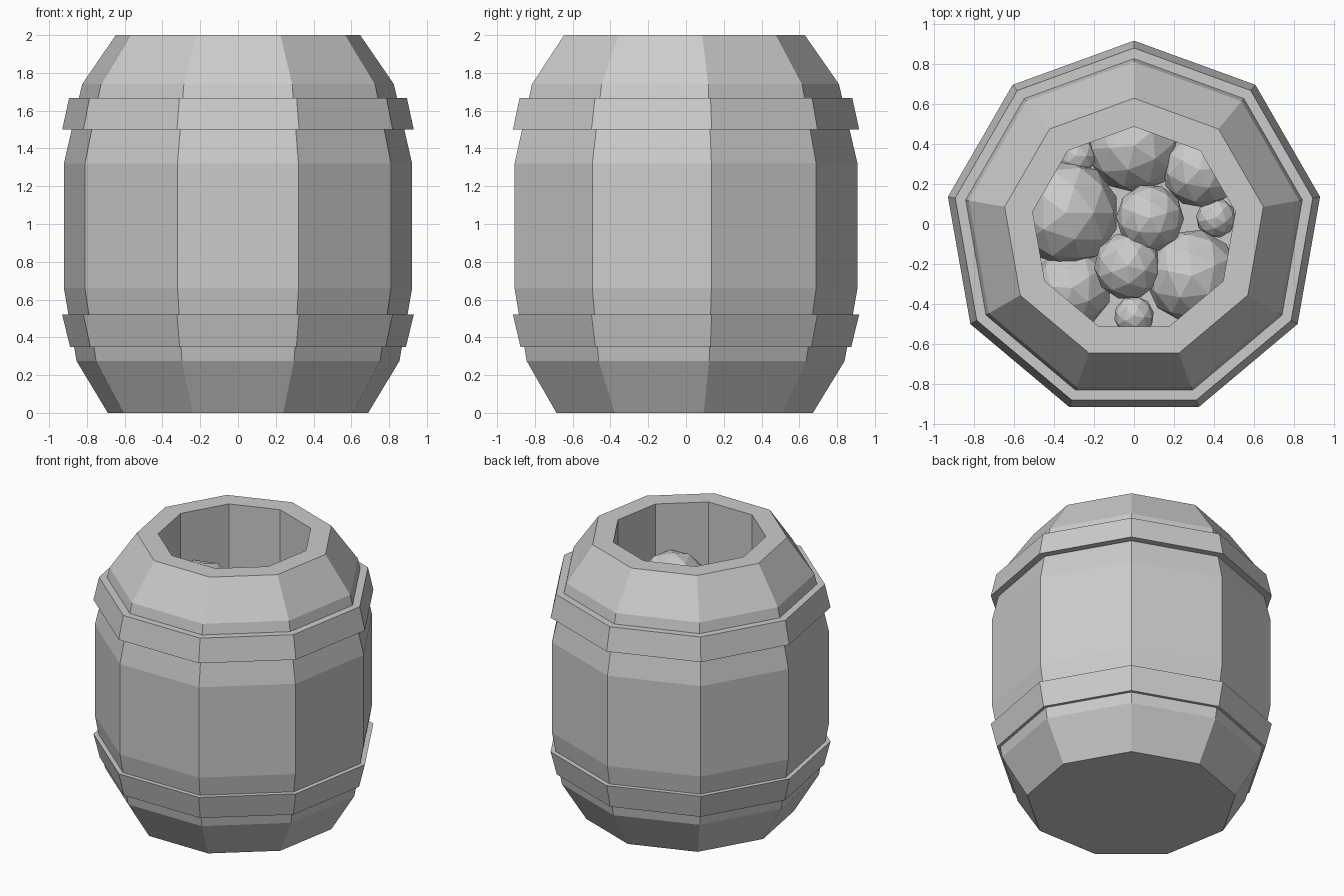
import bpy, bmesh, math
from mathutils import Matrix

if "Cube" in bpy.data.objects:
    bpy.data.objects.remove(bpy.data.objects["Cube"])

SIDES = 9
CY = -0.028  # the odd-sided ring is centred by its bounds

grey = bpy.data.materials.new("plain_grey")
grey.diffuse_color = (0.6, 0.6, 0.6, 1)
grey.use_nodes = True
grey.node_tree.nodes["Principled BSDF"].inputs["Base Color"].default_value = grey.diffuse_color


def finish(name, bm):
    bmesh.ops.recalc_face_normals(bm, faces=bm.faces[:])
    me = bpy.data.meshes.new(name)
    bm.to_mesh(me)
    bm.free()
    me.materials.append(grey)
    ob = bpy.data.objects.new(name, me)
    bpy.context.collection.objects.link(ob)
    return ob


def lathe(name, profile, closed):
    """Turn (radius, z) points around z; closed joins last to first, else caps the ends."""
    bm = bmesh.new()
    rings = []
    for r, z in profile:
        ring = []
        for k in range(SIDES):
            a = math.radians(90) + 2 * math.pi * k / SIDES
            ring.append(bm.verts.new((r * math.cos(a), CY + r * math.sin(a), z)))
        rings.append(ring)
    pairs = list(zip(rings, rings[1:]))
    if closed:
        pairs.append((rings[-1], rings[0]))
    else:
        bm.faces.new(rings[0])
        bm.faces.new(rings[-1])
    for lo, hi in pairs:
        for k in range(SIDES):
            j = (k + 1) % SIDES
            bm.faces.new((lo[k], lo[j], hi[j], hi[k]))
    return finish(name, bm)


# Barrel with thick rim and inner well
lathe("barrel_body", [(0.70, 0), (0.868, 0.275), (0.936, 0.66), (0.936, 1.32),
                      (0.838, 1.74), (0.657, 2.0), (0.515, 2.0), (0.515, 1.25)], False)

# Two tapered hoops
lathe("lower_hoop", [(0.84, 0.35), (0.903, 0.35), (0.945, 0.52), (0.88, 0.52)], True)
lathe("upper_hoop", [(0.88, 1.5), (0.945, 1.5), (0.908, 1.667), (0.84, 1.667)], True)

# Round contents: x, y, z, radius
balls = [(-0.34, 0.055, 1.42, 0.265), (0.0, 0.39, 1.34, 0.235), (0.33, 0.27, 1.38, 0.19),
         (0.41, 0.03, 1.36, 0.10), (0.08, 0.03, 1.54, 0.17), (-0.03, -0.21, 1.53, 0.17),
         (0.29, -0.26, 1.46, 0.235), (0.0, -0.46, 1.38, 0.10), (-0.31, -0.32, 1.36, 0.20),
         (-0.29, 0.34, 1.40, 0.10)]
for i, (x, y, z, r) in enumerate(balls):
    bm = bmesh.new()
    bmesh.ops.create_icosphere(bm, subdivisions=2, radius=r,
                               matrix=Matrix.Translation((x, y, z)) @ Matrix.Rotation(i * 0.7, 4, 'Z'))
    finish(f"ball_{i + 1}", bm)
